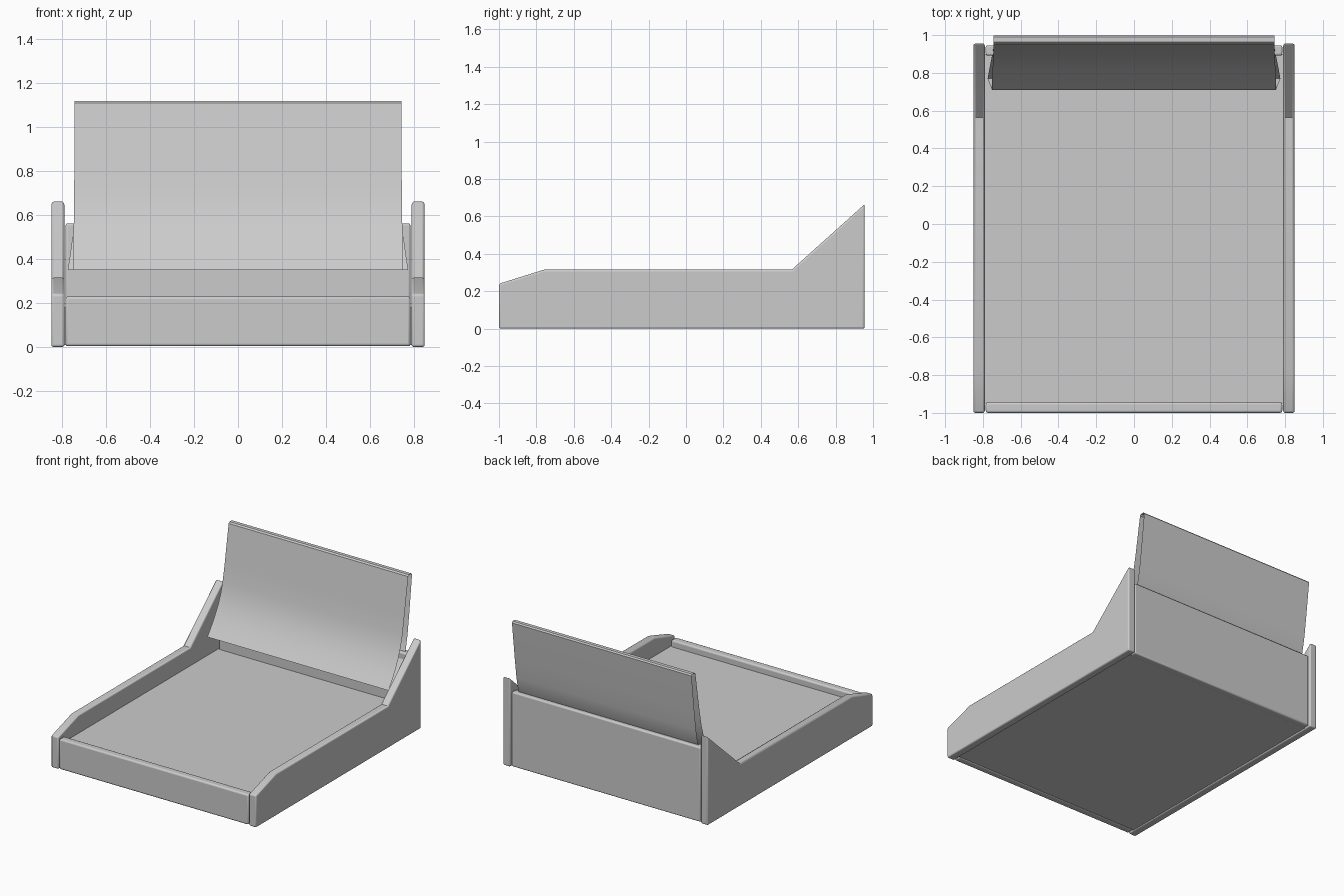
import bpy, bmesh, math

if "Cube" in bpy.data.objects:
    bpy.data.objects.remove(bpy.data.objects["Cube"])

def finish(name, bm, bevel=0.0):
    bmesh.ops.recalc_face_normals(bm, faces=bm.faces)
    mesh = bpy.data.meshes.new(name)
    bm.to_mesh(mesh)
    bm.free()
    ob = bpy.data.objects.new(name, mesh)
    bpy.context.collection.objects.link(ob)
    if bevel:
        mod = ob.modifiers.new("Bevel", 'BEVEL')
        mod.width = bevel
        mod.segments = 3
        mod.limit_method = 'ANGLE'
        mod.angle_limit = math.radians(50)
    bpy.ops.object.select_all(action='DESELECT')
    ob.select_set(True)
    bpy.context.view_layer.objects.active = ob
    bpy.ops.object.shade_smooth_by_angle(angle=math.radians(30))
    return ob

def slab(name, profile, x0, x1, bevel=0.0):
    """Extrude a (y, z) profile along x."""
    bm = bmesh.new()
    face = bm.faces.new([bm.verts.new((x0, y, z)) for y, z in profile])
    ext = bmesh.ops.extrude_face_region(bm, geom=[face])
    for v in ext["geom"]:
        if isinstance(v, bmesh.types.BMVert):
            v.co.x = x1
    return finish(name, bm, bevel)

def rect(y0, y1, z0, z1):
    return [(y0, z0), (y1, z0), (y1, z1), (y0, z1)]

# Stepped side panels
side = [(-1, 0), (0.955, 0), (0.955, 0.665), (0.565, 0.315), (-0.76, 0.315), (-1, 0.24)]
for label, s in (("left", -1), ("right", 1)):
    slab(label + "_side_panel", side, s * 0.79, s * 0.85, 0.01)

# Foot and back panels between the sides
slab("foot_panel", rect(-1, -0.943, 0.003, 0.23), -0.785, 0.785, 0.012)
slab("back_panel", rect(0.892, 0.946, 0.003, 0.562), -0.785, 0.785, 0.01)

# Sleeping platform
slab("platform", rect(-0.95, 0.9, 0.008, 0.18), -0.79, 0.79)

# Curved headrest: open-ended shell, rows of (half width, y, z)
rows = [(0.752, 0.71, 0.35), (0.751, 0.757, 0.415), (0.75, 0.798, 0.48),
        (0.748, 0.832, 0.545), (0.747, 0.86, 0.615), (0.746, 0.882, 0.695),
        (0.745, 0.905, 0.82), (0.745, 0.953, 1.11), (0.745, 0.963, 1.12),
        (0.745, 0.99, 1.12), (0.745, 0.998, 1.11), (0.745, 0.965, 0.83),
        (0.745, 0.945, 0.68), (0.745, 0.925, 0.58), (0.752, 0.89, 0.51),
        (0.763, 0.835, 0.43), (0.775, 0.77, 0.35)]
bm = bmesh.new()
pairs = [(bm.verts.new((-w, y, z)), bm.verts.new((w, y, z))) for w, y, z in rows]
for i, (a, b) in enumerate(pairs):
    c, d = pairs[(i + 1) % len(pairs)]
    bm.faces.new((a, b, d, c))
finish("headrest", bm)
